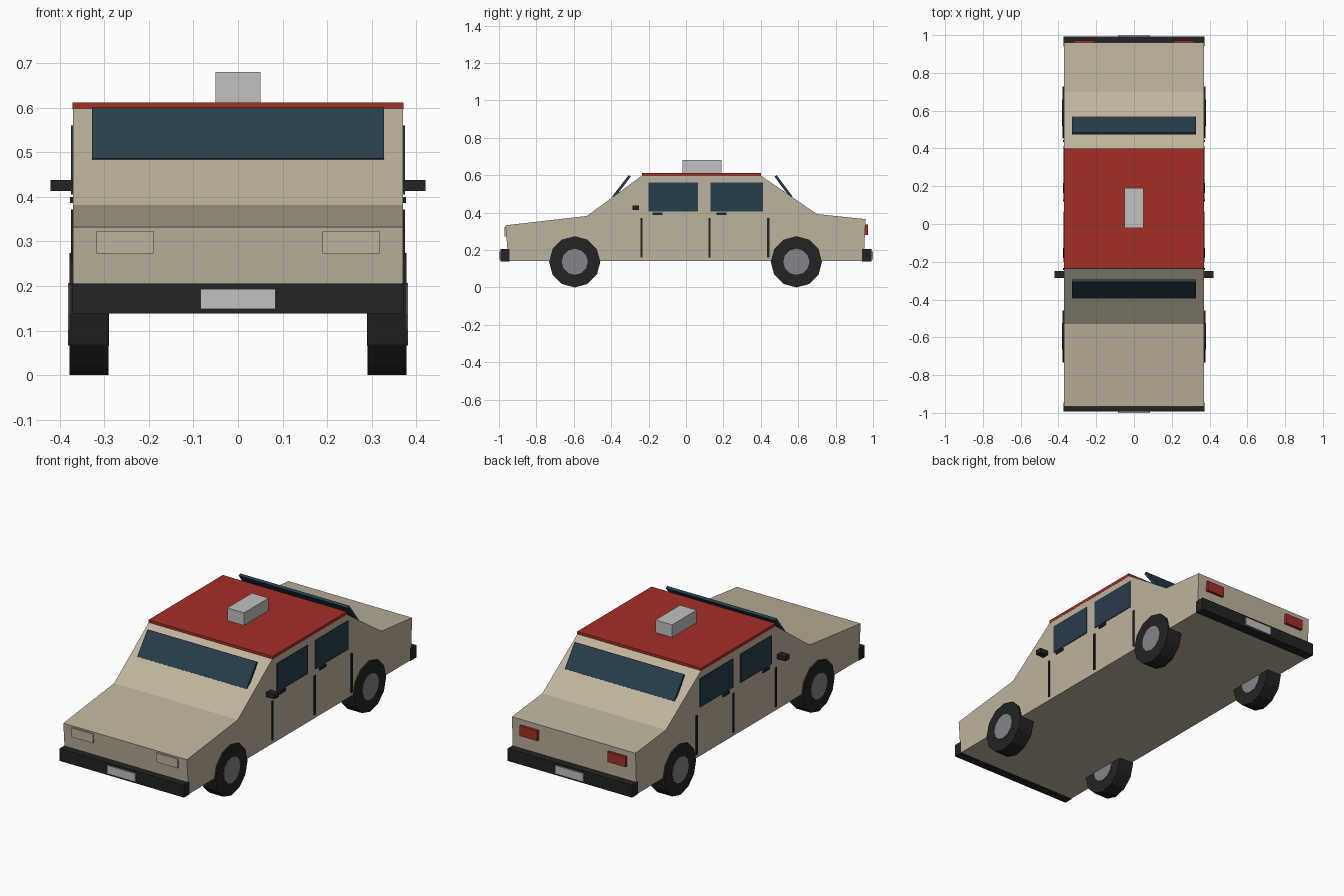
import bpy, bmesh, math
from mathutils import Matrix

if "Cube" in bpy.data.objects:
    bpy.data.objects.remove(bpy.data.objects["Cube"])


def material(name, rgb):
    m = bpy.data.materials.new(name)
    lin = [((c / 255 + 0.055) / 1.055) ** 2.4 for c in rgb]
    m.diffuse_color = (*lin, 1)
    m.use_nodes = True
    m.node_tree.nodes["Principled BSDF"].inputs["Base Color"].default_value = m.diffuse_color
    return m


BEIGE = material("beige paint", (190, 179, 157))
RED = material("red", (163, 46, 38))
GLASS = material("dark blue glass", (39, 61, 75))
BLACK = material("black rubber", (35, 35, 35))
HUB = material("hub grey", (131, 131, 138))
GREY = material("light grey", (193, 193, 192))


def finish(name, bm, mat):
    bmesh.ops.recalc_face_normals(bm, faces=bm.faces)
    me = bpy.data.meshes.new(name)
    bm.to_mesh(me)
    bm.free()
    me.materials.append(mat)
    ob = bpy.data.objects.new(name, me)
    bpy.context.collection.objects.link(ob)
    return ob


def box(name, x, y, z, mat):
    """Box from (min, max) ranges on each axis."""
    bm = bmesh.new()
    bmesh.ops.create_cube(bm, size=1)
    for v in bm.verts:
        v.co = [r[0] if c < 0 else r[1] for c, r in zip(v.co, (x, y, z))]
    return finish(name, bm, mat)


def prism(name, profile, half_width, mat):
    """Side profile of (y, z) points extruded across the car."""
    bm = bmesh.new()
    face = bm.faces.new([bm.verts.new((-half_width, y, z)) for y, z in profile])
    ext = bmesh.ops.extrude_face_region(bm, geom=[face])
    for v in ext["geom"]:
        if isinstance(v, bmesh.types.BMVert):
            v.co.x = half_width
    return finish(name, bm, mat)


def disc(name, x, y, z, radius, mat):
    """Twelve-sided cylinder with its axle along x."""
    bm = bmesh.new()
    bmesh.ops.create_cone(bm, cap_ends=True, segments=12, radius1=radius,
                          radius2=radius, depth=abs(x[1] - x[0]))
    place = Matrix.Translation((sum(x) / 2, y, z)) @ Matrix.Rotation(math.pi / 2, 4, 'Y')
    bmesh.ops.transform(bm, matrix=place, verts=bm.verts)
    return finish(name, bm, mat)


# Body shell and roof panel
prism("body", [(-0.95, 0.14), (0.95, 0.14), (0.96, 0.365), (0.70, 0.392),
               (0.40, 0.598), (-0.235, 0.598), (-0.53, 0.382), (-0.965, 0.332)],
      0.37, BEIGE)
box("roof_panel", (-0.371, 0.371), (-0.235, 0.40), (0.596, 0.612), RED)
box("roof_sign", (-0.05, 0.05), (-0.02, 0.19), (0.61, 0.68), GREY)

# Raked front and rear glass, standing slightly away from the pillars
prism("windshield", [(-0.395, 0.486), (-0.383, 0.478), (-0.295, 0.592), (-0.307, 0.60)],
      0.327, GLASS)
prism("rear_window", [(0.57, 0.486), (0.558, 0.478), (0.473, 0.592), (0.485, 0.60)],
      0.327, GLASS)

# Bumpers and number plates
box("front_bumper", (-0.372, 0.372), (-0.993, -0.945), (0.138, 0.205), BLACK)
box("rear_bumper", (-0.372, 0.372), (0.94, 0.993), (0.138, 0.205), BLACK)
box("front_plate", (-0.084, 0.084), (-1.0, -0.992), (0.148, 0.193), GREY)
box("rear_plate", (-0.084, 0.084), (0.992, 1.0), (0.148, 0.193), GREY)

for s, side in ((1, "right"), (-1, "left")):
    def span(a, b):
        return (min(s * a, s * b), max(s * a, s * b))

    # Lights
    box("headlight_" + side, span(0.19, 0.317), (-0.97, -0.95), (0.273, 0.323), BEIGE)
    box("taillight_" + side, span(0.21, 0.317), (0.95, 0.972), (0.28, 0.335), RED)

    # Side windows
    box("front_side_window_" + side, span(0.366, 0.374), (-0.20, 0.065), (0.405, 0.56), GLASS)
    box("rear_side_window_" + side, span(0.366, 0.374), (0.13, 0.412), (0.405, 0.56), GLASS)

    # Door gaps, handles and mirrors
    for i, y in enumerate((-0.238, 0.125, 0.44)):
        box(f"door_gap_{side}_{i}", span(0.367, 0.375), (y - 0.006, y + 0.006), (0.16, 0.372), BLACK)
    for i, y in enumerate((-0.153, 0.19)):
        box(f"door_handle_{side}_{i}", span(0.365, 0.377), (y - 0.027, y + 0.027), (0.386, 0.40), BLACK)
    box("mirror_" + side, span(0.365, 0.42), (-0.287, -0.25), (0.413, 0.438), BLACK)

    # Wheels
    for end, y in (("front", -0.595), ("rear", 0.59)):
        disc(f"{end}_tire_{side}", span(0.291, 0.378), y, 0.137, 0.137, BLACK)
        disc(f"{end}_hub_{side}", span(0.289, 0.381), y, 0.137, 0.07, HUB)
